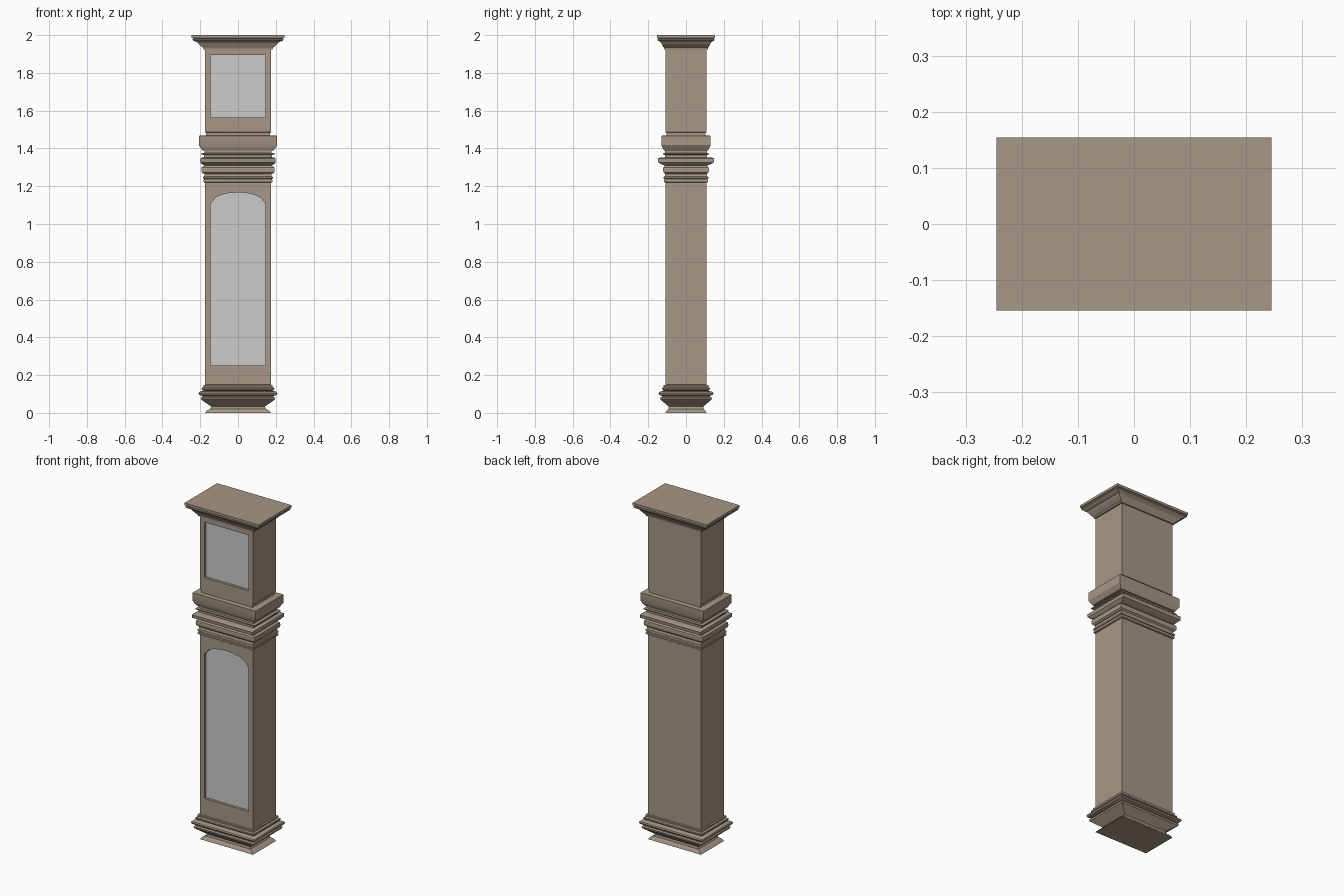
import bpy, bmesh, math

if "Cube" in bpy.data.objects:
    bpy.data.objects.remove(bpy.data.objects["Cube"])

HX, HY, DEPTH = 0.175, 0.109, 0.015

wood = bpy.data.materials.new("brown_wood")
wood.diffuse_color = (0.39, 0.31, 0.24, 1)
wood.use_nodes = True
wood.node_tree.nodes["Principled BSDF"].inputs["Base Color"].default_value = wood.diffuse_color


def make_object(name, bm, mat=None):
    bmesh.ops.recalc_face_normals(bm, faces=bm.faces)
    me = bpy.data.meshes.new(name)
    bm.to_mesh(me)
    bm.free()
    ob = bpy.data.objects.new(name, me)
    bpy.context.collection.objects.link(ob)
    if mat:
        me.materials.append(mat)
    return ob


def bead(hx, hy, z0, z1, r, n=4):
    """Half-round moulding: rings bulging by r beyond hx, hy."""
    out = []
    for i in range(n + 1):
        a = math.pi * i / n
        out.append((hx + r * math.sin(a), hy + r * math.sin(a),
                    z0 + (z1 - z0) * (1 - math.cos(a)) / 2))
    return out


def loft(name, rings):
    """Solid through a stack of rectangles (half x, half y, z)."""
    bm = bmesh.new()
    loops = [[bm.verts.new((sx * x, sy * y, z))
              for sx, sy in ((-1, -1), (1, -1), (1, 1), (-1, 1))] for x, y, z in rings]
    for a, b in zip(loops, loops[1:]):
        for i in range(4):
            j = (i + 1) % 4
            bm.faces.new((a[i], a[j], b[j], b[i]))
    bm.faces.new(loops[0][::-1])
    bm.faces.new(loops[-1])
    return make_object(name, bm, wood)


def panel(name, outline, y0, y1=None):
    """Flat face from an x,z outline, extruded to y1 when given."""
    bm = bmesh.new()
    f = bm.faces.new([bm.verts.new((x, y0, z)) for x, z in outline])
    if f.normal.y > 0:
        f.normal_flip()
    if y1 is not None:
        r = bmesh.ops.extrude_face_region(bm, geom=[f])
        vs = [v for v in r["geom"] if isinstance(v, bmesh.types.BMVert)]
        bmesh.ops.translate(bm, vec=(0, y1 - y0, 0), verts=vs)
    return make_object(name, bm)


# Moulding stacks, bottom to top
foot = [(HX, HY, 0), (0.165, 0.104, 0.012), (0.148, 0.094, 0.02), (0.142, 0.092, 0.034),
        (0.195, 0.135, 0.07), (0.197, 0.137, 0.08), (0.187, 0.127, 0.084), (0.187, 0.127, 0.09)]
foot += bead(0.199, 0.135, 0.093, 0.113, 0.01)
foot += [(0.182, 0.118, 0.117)] + bead(0.186, 0.12, 0.119, 0.135, 0.007)
foot += [(0.182, 0.118, 0.138), (0.184, 0.119, 0.148), (HX, HY, 0.149)]

waist = [(HX, HY, 1.22)] + bead(0.18, 0.114, 1.221, 1.234, 0.004)
waist += bead(0.18, 0.114, 1.238, 1.252, 0.005) + [(0.178, 0.112, 1.256), (0.178, 0.112, 1.266)]
waist += bead(0.186, 0.114, 1.268, 1.306, 0.008) + [(0.176, 0.112, 1.309)]
waist += [(0.188, 0.128, 1.315), (0.199, 0.147, 1.326), (0.199, 0.15, 1.346), (0.192, 0.14, 1.351)]
waist += [(0.181, 0.112, 1.353), (0.181, 0.112, 1.366), (0.195, 0.122, 1.368), (0.195, 0.122, 1.374),
          (0.178, 0.11, 1.376), (0.178, 0.11, 1.388), (0.189, 0.117, 1.39),
          (0.207, 0.131, 1.417), (0.207, 0.131, 1.467), (0.169, 0.104, 1.469),
          (0.169, 0.104, 1.484), (HX, HY, 1.486)]

cornice = [(HX, HY, 1.923), (0.183, 0.115, 1.925), (0.185, 0.117, 1.934), (0.19, 0.12, 1.937),
           (0.205, 0.127, 1.95), (0.212, 0.131, 1.957), (0.216, 0.135, 1.963),
           (0.233, 0.144, 1.968), (0.24, 0.151, 1.974), (0.24, 0.151, 1.98),
           (0.235, 0.146, 1.982), (0.245, 0.154, 1.986), (0.245, 0.154, 2.0)]

case = loft("clock_case", foot + waist + cornice)

# Front openings: square dial window and arched door
dial = [(-0.145, 1.565), (0.145, 1.565), (0.145, 1.895), (-0.145, 1.895)]
arch = [(0.145 * math.cos(math.radians(a)), 1.107 + 0.06 * math.sin(math.radians(a)))
        for a in (0, 36, 54, 72, 90, 108, 126, 144, 180)]
door = [(-0.145, 0.25), (0.145, 0.25)] + arch

floor_y = -HY + DEPTH
for name, outline in (("dial_panel", dial), ("door_panel", door)):
    cutter = panel("cutter", outline, -0.2, floor_y)
    mod = case.modifiers.new("opening", 'BOOLEAN')
    mod.operation, mod.solver, mod.object = 'DIFFERENCE', 'EXACT', cutter
    bpy.context.view_layer.objects.active = case
    bpy.ops.object.modifier_apply(modifier=mod.name)
    bpy.data.objects.remove(cutter)
    panel(name, outline, floor_y)

# The grey panels replace the wooden floors of the recesses
bm = bmesh.new()
bm.from_mesh(case.data)
floors = [f for f in bm.faces if all(abs(v.co.y - floor_y) < 1e-4 for v in f.verts)]
bmesh.ops.delete(bm, geom=floors, context='FACES')
bm.to_mesh(case.data)
bm.free()

case.data.materials.clear()
case.data.materials.append(wood)
for p in case.data.polygons:
    p.material_index = 0

# Soft beads, crisp edges
case.select_set(True)
bpy.context.view_layer.objects.active = case
bpy.ops.object.shade_smooth_by_angle(angle=math.radians(30))
